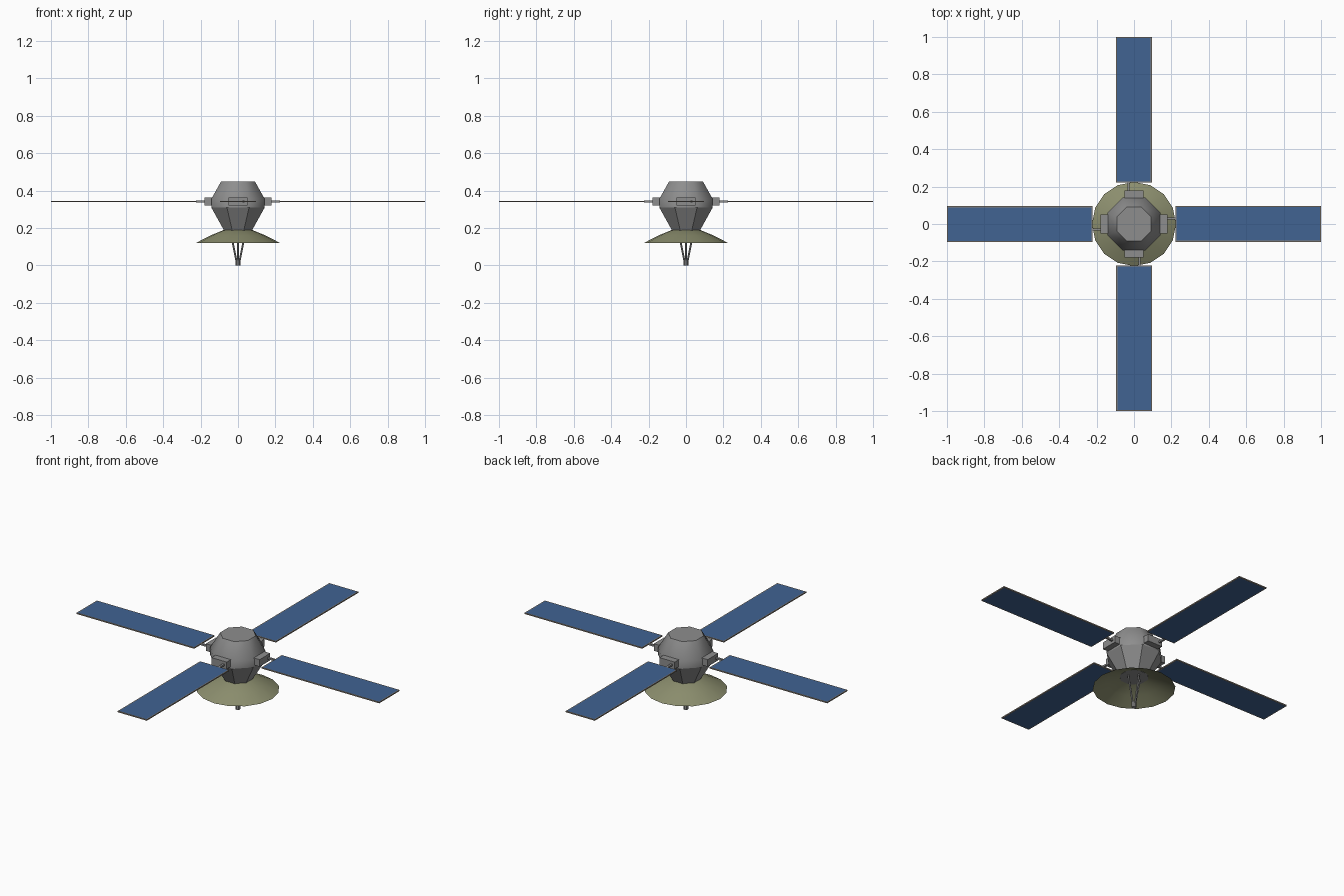
import bpy, bmesh, math
from mathutils import Matrix, Vector

if "Cube" in bpy.data.objects:
    bpy.data.objects.remove(bpy.data.objects["Cube"])


def mat(name, rgb):
    m = bpy.data.materials.new(name)
    m.diffuse_color = (*rgb, 1)
    m.use_nodes = True
    m.node_tree.nodes["Principled BSDF"].inputs["Base Color"].default_value = m.diffuse_color
    return m


GREY = mat("body grey", (0.27, 0.27, 0.27))
OLIVE = mat("dish olive", (0.26, 0.27, 0.155))
BLUE = mat("solar blue", (0.052, 0.125, 0.29))
FRAME = mat("frame grey brown", (0.27, 0.24, 0.21))


def finish(bm, name, *mats):
    me = bpy.data.meshes.new(name)
    bm.to_mesh(me)
    bm.free()
    for m in mats:
        me.materials.append(m)
    ob = bpy.data.objects.new(name, me)
    bpy.context.collection.objects.link(ob)
    return ob


def lathe(profile, n, offset=0.0, caps=True):
    """Rings of n corners through (radius, z) points."""
    bm = bmesh.new()
    rings = [[bm.verts.new((r * math.cos(2 * math.pi * i / n + offset),
                            r * math.sin(2 * math.pi * i / n + offset), z))
              for i in range(n)] for r, z in profile]
    for a, b in zip(rings, rings[1:]):
        for i in range(n):
            j = (i + 1) % n
            bm.faces.new((a[i], a[j], b[j], b[i]))
    if caps:
        bm.faces.new(rings[0][::-1])
    bm.faces.new(rings[-1])
    return bm


def box(lo, hi):
    lo, hi = Vector(lo), Vector(hi)
    bm = bmesh.new()
    bmesh.ops.create_cube(bm, size=1, matrix=Matrix.Translation((lo + hi) / 2)
                          @ Matrix.Diagonal((*(hi - lo), 1)))
    return bm


def rod(name, a, b, r, m, sides=6):
    a, b = Vector(a), Vector(b)
    d = b - a
    bm = bmesh.new()
    bmesh.ops.create_cone(bm, cap_ends=True, segments=sides, radius1=r, radius2=r, depth=d.length,
                          matrix=Matrix.Translation((a + b) / 2)
                          @ d.to_track_quat('Z', 'Y').to_matrix().to_4x4())
    return finish(bm, name, m)


# Octagonal body: faceted taper below, smooth dome above
k = 1 / math.cos(math.pi / 8)
bm = lathe([(0.075 * k, 0.188), (0.143 * k, 0.31), (0.143 * k, 0.355), (0.091 * k, 0.448)],
           8, math.pi / 8)
for f in bm.faces:
    f.smooth = f.calc_center_median().z > 0.32 and abs(f.normal.z) < 0.9
for e in bm.edges:
    z = [v.co.z for v in e.verts]
    if max(z) < 0.32 or min(z) > 0.44:
        e.smooth = False
finish(bm, "body", GREY)

# Dish opening downward
bm = lathe([(0.225, 0.12), (0.15, 0.159), (0.075, 0.19), (0.03, 0.197)], 16, 0, caps=False)
for f in bm.faces:
    f.smooth = True
finish(bm, "dish", OLIVE)

# Antenna feed and its struts
rod("feed", (0, 0, 0), (0, 0, 0.032), 0.013, GREY, 8)
for i in range(4):
    c, s = math.cos(i * math.pi / 2), math.sin(i * math.pi / 2)
    rod("feed_strut", (0.009 * c, 0.009 * s, 0.025), (0.043 * c, 0.043 * s, 0.196), 0.005, GREY)

# Four wings: mounting block, offset arm, framed solar panel
for i in range(4):
    turn = Matrix.Rotation(i * math.pi / 2, 4, 'Z')
    finish(box((0.13, -0.05, 0.32), (0.178, 0.05, 0.362)), "mount_block", GREY).data.transform(turn)
    finish(box((0.17, 0.024, 0.336), (0.225, 0.036, 0.346)), "panel_arm", GREY).data.transform(turn)
    bm = box((0.222, -0.095, 0.338), (1.0, 0.097, 0.345))
    faces = [f for f in bm.faces if abs(f.normal.z) > 0.9]
    bmesh.ops.inset_individual(bm, faces=faces, thickness=0.008)
    for f in faces:
        f.material_index = 1
    finish(bm, "solar_panel", FRAME, BLUE).data.transform(turn)
